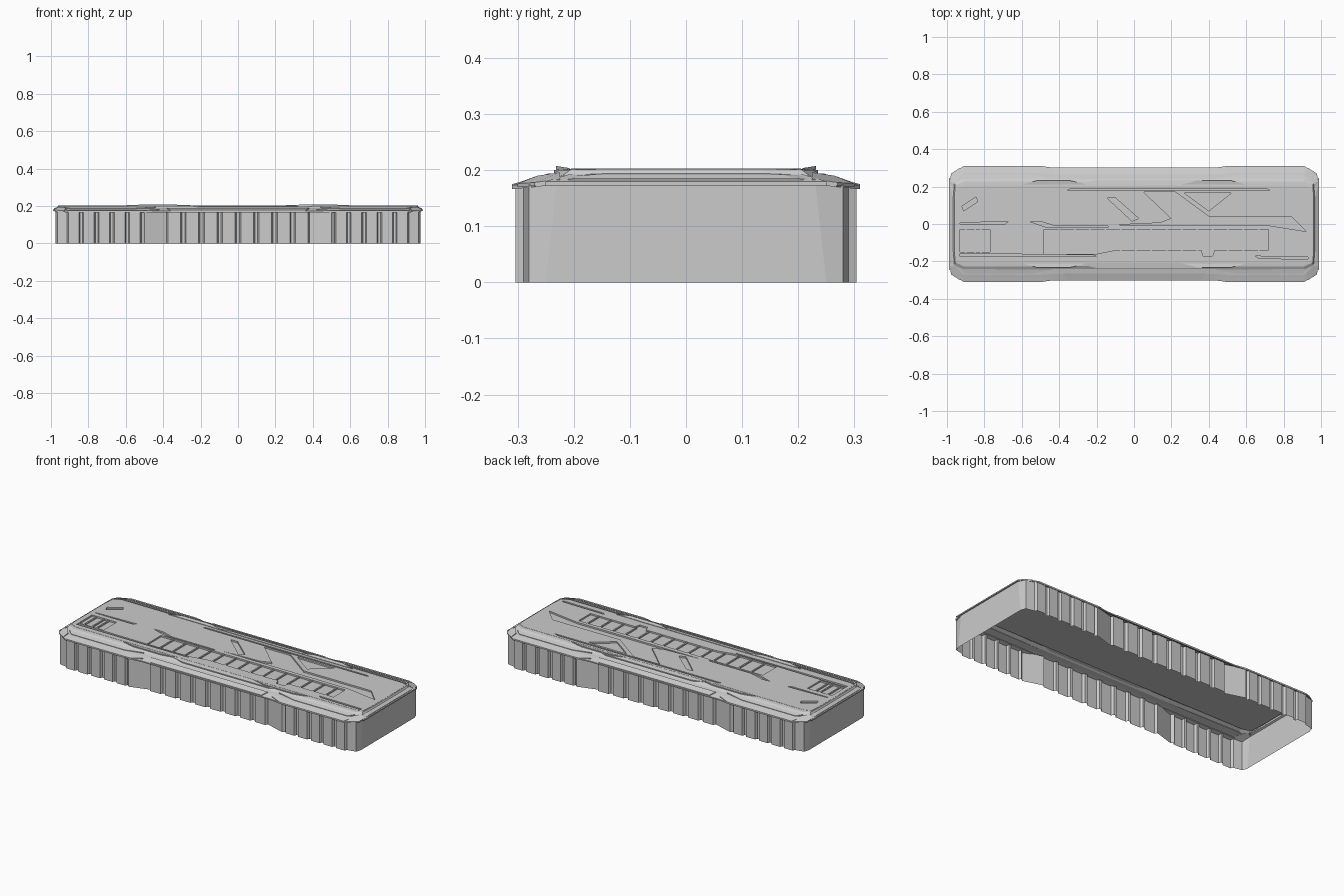
import bpy, bmesh
from mathutils import Vector

if "Cube" in bpy.data.objects:
    bpy.data.objects.remove(bpy.data.objects["Cube"])


def make(name, verts, faces, recalc=True):
    me = bpy.data.meshes.new(name)
    me.from_pydata([tuple(v) for v in verts], [], faces)
    if recalc:
        bm = bmesh.new()
        bm.from_mesh(me)
        bmesh.ops.recalc_face_normals(bm, faces=bm.faces)
        bm.to_mesh(me)
        bm.free()
    ob = bpy.data.objects.new(name, me)
    bpy.context.collection.objects.link(ob)
    return ob


def slab(name, pts, t):
    """Thin plate: a 3D outline with thickness t downwards."""
    n = len(pts)
    verts = list(pts) + [(x, y, z - t) for x, y, z in pts]
    faces = [list(range(n)), list(range(2 * n - 1, n - 1, -1))]
    faces += [[i, (i + 1) % n, n + (i + 1) % n, n + i] for i in range(n)]
    return make(name, verts, faces)


def prism(name, pts, z0, z1):
    return slab(name, [(x, y, z1) for x, y in pts], z1 - z0)


def box(name, x0, x1, y0, y1, z0, z1):
    return prism(name, [(x0, y0), (x1, y0), (x1, y1), (x0, y1)], z0, z1)


def four_way(q):
    """Mirror a quarter outline into a closed counter-clockwise loop."""
    return (q + [(-x, y) for x, y in reversed(q)] +
            [(-x, -y) for x, y in q] + [(x, -y) for x, y in reversed(q)])


# --- Ribbed skirt: single sheet, wide at the ends and pinched in the middle
def bays(x0, x1, n, y):
    p, d = (x1 - x0) / n, 0.014
    out = []
    for i in range(n):
        a = x0 + i * p
        out += [(a + .08 * p, y - d), (a + .16 * p, y),
                (a + .84 * p, y), (a + .92 * p, y - d)]
    return out


side = ([(-.975, .25), (-.965, .28)] + bays(-.92, -.51, 5, .304) +
        [(-.5, .304)] + bays(-.39, .39, 8, .282) + [(.5, .304)] +
        bays(.51, .92, 5, .304) + [(.965, .28), (.975, .25)])
loop = side + [(-x, -y) for x, y in side]
n = len(loop)
verts = []
for z in (0, .174):
    for x, y in loop:
        # the corners lean inwards as they rise
        lean = .02 if z and abs(x) == .975 else 0
        verts.append((x, y - (lean if y > 0 else -lean),
                      .181 if lean else z))
make("ribbed_skirt", verts,
     [[i, (i + 1) % n, n + (i + 1) % n, n + i] for i in range(n)])

# --- Bevelled shoulder lofted from the lip to the deck edge
outer = [(.985, .20), (.978, .268), (.91, .31), (.50, .31), (.43, .301)]
inner = [(.955, .12), (.95, .19), (.91, .205), (.50, .205), (.43, .205)]
lift = [.012, .004, 0, 0, 0]
levels = [(.16, .172), (0, .166), (0, .173), (.36, .184),
          (.62, .189), (.8, .2), (1, .202)]
verts, faces = [], []
for f, z in levels:
    q = [(a[0] + (b[0] - a[0]) * f, a[1] + (b[1] - a[1]) * f)
         for a, b in zip(outer, inner)]
    lf = lift + lift[::-1]
    verts += [(x, y, min(.202, z + h * (1 - f)))
              for (x, y), h in zip(four_way(q), lf + lf)]
for k in range(len(levels) - 1):
    for i in range(20):
        j = (i + 1) % 20
        faces.append([k * 20 + i, k * 20 + j, k * 20 + 20 + j, k * 20 + 20 + i])
make("bevelled_shoulder", verts, faces)

# --- Deck plate with recessed channels and angular inlays
deck = prism("deck", four_way(inner), .188, .203)
cuts = [
    [(-.93, -.03), (-.77, -.03), (-.77, -.15), (-.93, -.15)],
    [(-.48, -.03), (.72, -.03), (.72, -.14), (.43, -.14), (.42, -.172),
     (.37, -.172), (.36, -.14), (-.1, -.14), (-.2, -.16), (-.48, -.16)],
    [(-.1, -.005), (.14, .006), (.2, .03), (.05, .172), (.22, .172), (.4, .04),
     (.84, .04), (.92, -.04), (.72, -.008)],
    [(.27, .165), (.52, .165), (.4, .07)],
    [(-.145, .14), (-.10, .14), (.025, .03), (-.01, .015)],
    [(-.92, .095), (-.845, .145), (-.835, .12), (-.91, .07)],
    [(-.36, .178), (.73, .178), (.71, .188), (-.34, .188)],
    [(-.93, .0), (-.69, .0), (-.67, .014), (-.93, .006)],
    [(-.56, .014), (-.5, .014), (-.42, -.012), (-.14, -.012), (-.14, -.02), (-.46, -.02)],
    [(-.93, -.158), (-.22, -.166), (-.2, -.174), (-.93, -.174)],
    [(.65, -.172), (.93, -.176), (.93, -.188), (.67, -.184)],
]
cutters = []
for i, pts in enumerate(cuts):
    c = prism("cutter", pts, .194, .22)
    c.hide_render = True
    m = deck.modifiers.new("recess", 'BOOLEAN')
    m.operation, m.solver, m.object = 'DIFFERENCE', 'EXACT', c
    cutters.append(c)
dg = bpy.context.evaluated_depsgraph_get()
baked = bpy.data.meshes.new_from_object(deck.evaluated_get(dg))
deck.modifiers.clear()
deck.data = baked
for c in cutters:
    bpy.data.objects.remove(c)

# --- Ladder rungs across the channels
for x in (-.9, -.85, -.82):
    box("short_channel_rung", x - .004, x + .004, -.15, -.03, .192, .201)
for i in range(14):
    x = -.4 + i * .082
    low = -.158 if x < -.2 else -.14
    box("channel_rung", x - .004, x + .004, low, -.03, .192, .201)

# --- Overlapping armour strips along both shoulders
for s in (-1, 1):
    def plate(name, pts, t=.006):
        slab(name, [(x, s * y, z) for x, y, z in pts], t)

    plate("middle_ridge", [(-.32, .208, .204), (-.2, .235, .2), (.36, .235, .2),
                           (.47, .208, .204)])
    for e in (-1, 1):
        plate("pinch_wedge", [(e * .6, .21, .204), (e * .52, .232, .2075),
                              (e * .34, .232, .2075), (e * .25, .21, .204)])
        plate("outer_strip", [(e * .93, .24, .194), (e * .9, .265, .188),
                              (e * .55, .265, .188), (e * .44, .245, .194)])
        plate("lip_strip", [(e * .92, .285, .182), (e * .905, .31, .175),
                            (e * .49, .31, .175), (e * .42, .285, .182)], .005)
        # corner guards
        plate("corner_guard", [(e * .985, .225, .184), (e * .978, .27, .178),
                               (e * .93, .3, .176), (e * .92, .265, .19),
                               (e * .955, .225, .196)])
    plate("middle_strip", [(-.38, .265, .19), (-.36, .298, .178),
                           (.36, .298, .178), (.38, .265, .19)], .005)

# --- Blade lips over the two end walls
for e in (-1, 1):
    slab("end_lip", [(e * .99, -.25, .18), (e * .99, .25, .18),
                     (e * .965, .21, .192), (e * .965, -.21, .192)], .007)
